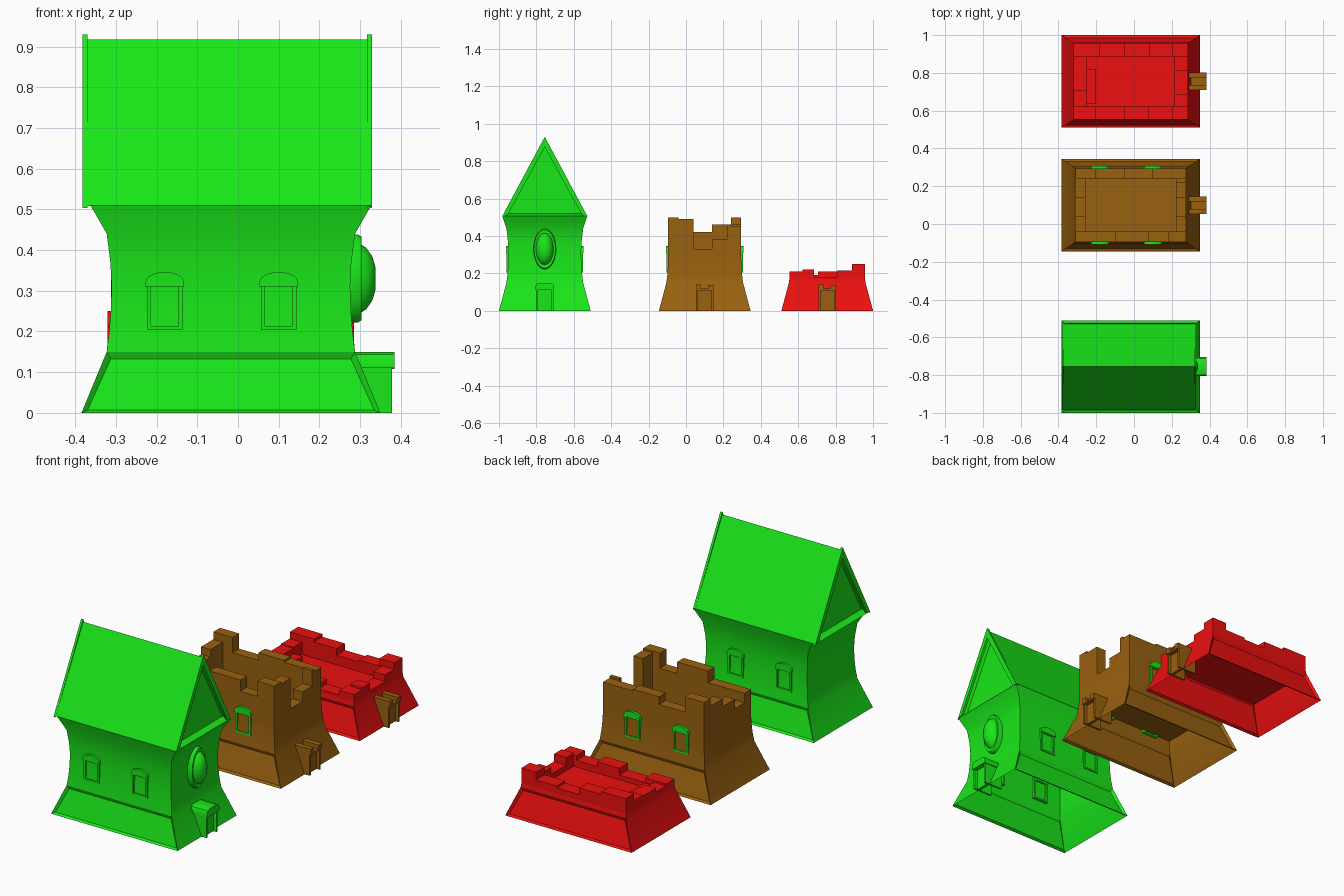
import bpy, bmesh, math
from mathutils import Vector

if "Cube" in bpy.data.objects:
    bpy.data.objects.remove(bpy.data.objects["Cube"])

CX = -0.0175
# wall profile: height, half length (x), half depth (y)
PROFILE = [(0, .367, .245), (.15, .305, .205), (.2, .299, .199), (.25, .295, .196),
           (.31, .293, .194), (.37, .296, .197), (.44, .305, .205), (.51, .345, .228)]


def material(name, col):
    m = bpy.data.materials.new(name)
    m.diffuse_color = (*col, 1)
    m.use_nodes = True
    m.node_tree.nodes["Principled BSDF"].inputs["Base Color"].default_value = m.diffuse_color
    return m


GREEN = material("green", (.01, .8, .01))
BROWN = material("brown", (.32, .12, .005))
RED = material("red", (.85, .005, .005))


def finish(name, bm, mat, angle=30):
    me = bpy.data.meshes.new(name)
    bm.to_mesh(me)
    bm.free()
    me.materials.append(mat)
    ob = bpy.data.objects.new(name, me)
    bpy.context.collection.objects.link(ob)
    bpy.ops.object.select_all(action='DESELECT')
    ob.select_set(True)
    bpy.context.view_layer.objects.active = ob
    bpy.ops.object.shade_smooth_by_angle(angle=math.radians(angle))
    return ob


def add_box(bm, lo, hi):
    v = [bm.verts.new((x, y, z)) for z in (lo[2], hi[2])
         for x, y in ((lo[0], lo[1]), (hi[0], lo[1]), (hi[0], hi[1]), (lo[0], hi[1]))]
    for f in ((3, 2, 1, 0), (4, 5, 6, 7), (0, 1, 5, 4), (1, 2, 6, 5), (2, 3, 7, 6), (3, 0, 4, 7)):
        bm.faces.new([v[i] for i in f])


def add_prism(bm, pts, offset):
    """Extrude a planar loop of points by offset."""
    a = [bm.verts.new(p) for p in pts]
    b = [bm.verts.new(Vector(p) + Vector(offset)) for p in pts]
    n = len(a)
    fs = [bm.faces.new(a), bm.faces.new(b[::-1])]
    fs += [bm.faces.new((a[i], b[i], b[(i + 1) % n], a[(i + 1) % n])) for i in range(n)]
    bmesh.ops.recalc_face_normals(bm, faces=fs)
    return fs


def walls(name, cy, mat, levels, floor=None):
    """Open-bottomed flared shell with sunken panels on the long skirts."""
    bm = bmesh.new()
    rings = [[bm.verts.new((CX + sx * hx, cy + sy * hy, z))
              for sx, sy in ((-1, -1), (1, -1), (1, 1), (-1, 1))] for z, hx, hy in levels]
    panels = []
    for k in range(len(rings) - 1):
        for i in range(4):
            j = (i + 1) % 4
            f = bm.faces.new((rings[k][i], rings[k][j], rings[k + 1][j], rings[k + 1][i]))
            if k == 0 and i in (0, 2):
                panels.append(f)
    if floor:
        z, hx, hy = floor
        bm.faces.new([bm.verts.new((CX + sx * hx, cy + sy * hy, z))
                      for sx, sy in ((-1, -1), (1, -1), (1, 1), (-1, 1))])
    bm.normal_update()
    bmesh.ops.inset_individual(bm, faces=panels, thickness=.018, depth=-.012)
    finish(name, bm, mat)


def battlement(name, cy, mat, z0, hx, hy, t, front, back, left, right):
    """Ruined wall top: runs of (start, end, height) along each side."""
    bm = bmesh.new()
    for a, b, h in front:
        add_box(bm, (a, cy - hy, z0), (b, cy - hy + t, h))
    for a, b, h in back:
        add_box(bm, (a, cy + hy - t, z0), (b, cy + hy, h))
    for a, b, h in left:
        add_box(bm, (CX - hx, cy + a, z0), (CX - hx + t, cy + b, h))
    for a, b, h in right:
        add_box(bm, (CX + hx - t, cy + a, z0), (CX + hx, cy + b, h))
    finish(name, bm, mat)


def windows(cy, label):
    """Two framed windows with arched heads on each long wall."""
    for side in (-1, 1):
        for n, x in enumerate((-.18, .1)):
            bm = bmesh.new()
            ya, yb = sorted((cy + side * .185, cy + side * .204))
            for a, b, c, d in ((-.044, -.034, .205, .31), (.034, .044, .205, .31),
                               (-.044, .044, .205, .214)):
                add_box(bm, (x + a, ya, c), (x + b, yb, d))
            arc = [(x + .047 * math.cos(t), cy + side * .185, .322 + .024 * math.sin(t))
                   for t in [math.pi * i / 10 for i in range(11)]]
            arc += [(x - .047, cy + side * .185, .31), (x + .047, cy + side * .185, .31)]
            add_prism(bm, arc, (0, side * .023, 0))
            finish(f"{label}_window_{'front' if side < 0 else 'back'}_{n}", bm, GREEN)


def porch(cy, mat, label, ruined):
    bm = bmesh.new()
    for a, b in ((-.046, -.036), (.036, .046)):
        add_box(bm, (.27, cy + a, 0), (.378, cy + b, .115))
    add_box(bm, (.345, cy - .036, 0), (.36, cy + .036, .115))
    if ruined:
        for a, b, h in ((-.046, -.02, .14), (-.02, .018, .118), (.018, .046, .138)):
            add_box(bm, (.27, cy + a, .108), (.385, cy + b, h))
    else:
        prof = [(-.05, .11), (.05, .11), (.05, .132), (.044, .143), (.03, .149),
                (-.03, .149), (-.044, .143), (-.05, .132)]
        add_prism(bm, [(.27, cy + y, z) for y, z in prof], (.115, 0, 0))
    finish(f"{label}_porch", bm, mat)


# ---- intact house ----
gy = -.755
walls("intact_walls", gy, GREEN, PROFILE)
windows(gy, "intact")
porch(gy, GREEN, "intact", False)

# gabled roof with sunken gable ends
bm = bmesh.new()
x0, x1 = -.38, .327
fs = add_prism(bm, [(x0, gy - .226, .508), (x0, gy + .226, .508), (x0, gy, .917)],
               (x1 - x0, 0, 0))
bmesh.ops.inset_individual(bm, faces=fs[:2], thickness=.022, depth=-.035)
finish("roof", bm, GREEN)

# barge boards on both roof ends
bm = bmesh.new()
for x in (-.382, .317):
    for s in (-1, 1):
        add_prism(bm, [(x, gy + s * .229, .503), (x, gy, .93), (x, gy, .875),
                       (x, gy + s * .198, .513)], (.012, 0, 0))
finish("barge_boards", bm, GREEN)

# oval window: ring plus domed glass, revolved then stretched
bm = bmesh.new()
prof = [(1, .26), (1, .295), (.95, .303), (.84, .303), (.78, .301), (.7, .315),
        (.5, .33), (.25, .338)]
seg = 32
loops = [[bm.verts.new((x, gy + .06 * r * math.cos(2 * math.pi * i / seg),
                        .33 + .108 * r * math.sin(2 * math.pi * i / seg)))
          for i in range(seg)] for r, x in prof]
for a, b in zip(loops, loops[1:]):
    for i in range(seg):
        j = (i + 1) % seg
        bm.faces.new((a[i], a[j], b[j], b[i]))
bm.faces.new(loops[-1])
finish("oval_window", bm, GREEN)

# ---- half-ruined house ----
by = .1
walls("damaged_walls", by, BROWN, PROFILE[:5], (.22, .294, .195))
windows(by, "damaged")
porch(by, BROWN, "damaged", True)
battlement("damaged_wall_tops", by, BROWN, .22, .294, .195, .055,
           [(-.311, -.1, .42), (-.1, .08, .48), (.08, .18, .42), (.18, .2765, .5)],
           [(-.311, -.2, .5), (-.2, -.05, .42), (-.05, .1, .46), (.1, .2765, .45)],
           [(-.14, -.06, .37), (-.06, .04, .42), (.04, .14, .46)],
           [(-.14, -.06, .49), (-.06, .04, .33), (.04, .12, .38), (.12, .14, .46)])

# ---- fully ruined house ----
ry = .755
walls("ruined_walls", ry, RED, PROFILE[:2] + [(.17, .303, .202)], (.15, .304, .204))
porch(ry, BROWN, "ruined", True)
battlement("ruined_wall_tops", ry, RED, .15, .303, .202, .07,
           [(-.3205, -.2, .2), (-.2, -.05, .175), (-.05, .08, .21), (.08, .2, .185), (.2, .2855, .21)],
           [(-.3205, -.18, .25), (-.18, -.05, .235), (-.05, .08, .2), (.08, .2, .21), (.2, .2855, .25)],
           [(-.132, -.05, .19), (-.05, .06, .21), (.06, .132, .215)],
           [(-.132, -.07, .22), (-.07, .055, .18), (.055, .132, .215)])
bm = bmesh.new()
add_box(bm, (-.26, ry - .12, .15), (-.2, ry + .065, .18))
finish("ruined_rubble", bm, RED)
